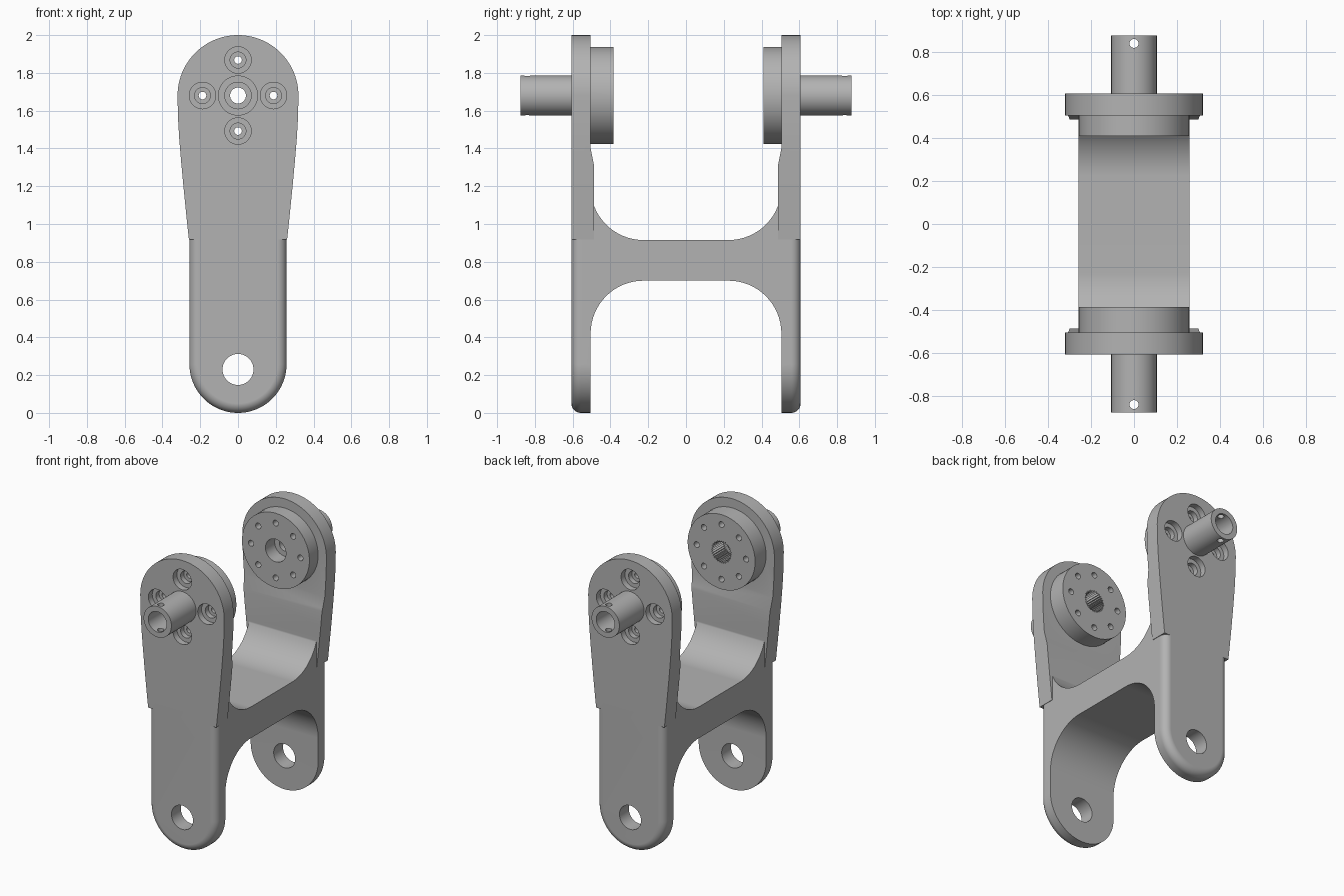
import bpy, bmesh
from math import sin, cos, pi, radians

if "Cube" in bpy.data.objects:
    bpy.data.objects.remove(bpy.data.objects["Cube"], do_unlink=True)

# Single machined-metal colour
METAL = (0.45, 0.45, 0.45, 1)
metal = bpy.data.materials.new("grey_metal")
metal.use_nodes = True
metal.diffuse_color = METAL
metal.node_tree.nodes["Principled BSDF"].inputs["Base Color"].default_value = METAL

AXLE_Z = 1.68      # height of the upper axle
HALF = 0.257       # half width of the lower body and radius of the hubs
OUT, IN = 0.607, 0.505   # outer and inner faces of the arms
SEG = 64


def loft(name, rings):
    """Closed solid through rings of equal point count, capped at both ends."""
    bm = bmesh.new()
    rows = [[bm.verts.new(p) for p in ring] for ring in rings]
    n = len(rows[0])
    for a, b in zip(rows, rows[1:]):
        for i in range(n):
            j = (i + 1) % n
            bm.faces.new((a[i], a[j], b[j], b[i]))
    bm.faces.new(rows[0])
    bm.faces.new(rows[-1])
    bmesh.ops.recalc_face_normals(bm, faces=bm.faces)
    mesh = bpy.data.meshes.new(name)
    bm.to_mesh(mesh)
    bm.free()
    mesh.materials.append(metal)
    ob = bpy.data.objects.new(name, mesh)
    bpy.context.collection.objects.link(ob)
    return ob


def lathe(name, steps, side, x=0, z=AXLE_Z):
    """Stepped round solid along y; steps are (radius, y, tooth depth)."""
    return loft(name, [[(x + (r - t * (i % 2)) * cos(2 * pi * i / SEG), side * y,
                         z + (r - t * (i % 2)) * sin(2 * pi * i / SEG))
                        for i in range(SEG)] for r, y, t in steps])


def rod(name, r, y0, y1, side, x=0, z=AXLE_Z):
    return lathe(name, [(r, y0, 0), (r, y1, 0)], side, x, z)


def combine(target, tool, operation):
    """Apply a boolean and discard the tool."""
    tool.hide_render = True
    mod = target.modifiers.new("boolean", 'BOOLEAN')
    mod.operation, mod.solver, mod.object = operation, 'EXACT', tool
    bpy.context.view_layer.objects.active = target
    bpy.ops.object.modifier_apply(modifier=mod.name)
    bpy.data.objects.remove(tool, do_unlink=True)


def extrude_x(name, profile, half):
    return loft(name, [[(x, y, z) for y, z in profile] for x in (-half, half)])


# Cross beam with large concave fillets into both arms
def fillet(side, z, up):
    r, c = 0.28, IN - 0.28
    arc = [(side * (c + r * cos(a * pi / 32)), z - up * r * sin(a * pi / 32))
           for a in range(17)]
    return [(side * 0.55, z)] + arc


beam = (fillet(1, 1.195, 1) + fillet(-1, 1.195, 1)[::-1]
        + fillet(-1, 0.42, -1) + fillet(1, 0.42, -1)[::-1])
frame = extrude_x("yoke_frame", beam, HALF)


# Outline of the lower arm: round foot, straight sides
def foot_outline(r, y):
    arc = [(r * cos(pi + pi * i / 40), y, HALF + r * sin(pi + pi * i / 40))
           for i in range(41)]
    return arc + [(r, y, 1.0), (-r, y, 1.0)]


# Outline of the upper arm: gentle flare below a round head
flare = [(0.26, 0.918), (0.274, 1.05), (0.289, 1.2), (0.301, 1.33),
         (0.311, 1.45), (0.318, 1.57)]
head = [(0.32 * cos(pi * i / 48), AXLE_Z + 0.32 * sin(pi * i / 48)) for i in range(49)]
upper_outline = flare + head + [(-x, z) for x, z in reversed(flare)]

for side, inner, toothed in ((-1, 0.385, 0.014), (1, 0.41, 0)):
    # Lower arm with rounded outer edge
    rings = [foot_outline(HALF, side * IN)]
    for k in range(9):
        a = k * pi / 16
        rings.append(foot_outline(HALF - 0.05 * (1 - cos(a)),
                                  side * (OUT - 0.05 + 0.05 * sin(a))))
    combine(frame, loft("lower_arm", rings), 'UNION')

    # Upper arm, thinned on the inside behind the hub
    upper = loft("upper_arm", [[(x, side * y, z) for x, z in upper_outline]
                               for y in (0.487, OUT)])
    relief = [(0.4, 1.31), (0.487, 1.31), (IN, 1.4), (IN, 2.1), (0.4, 2.1)]
    combine(upper, extrude_x("relief", [(side * y, z) for y, z in relief], 0.5),
            'DIFFERENCE')
    combine(frame, upper, 'UNION')

    # Inner hub and outer hollow pin
    combine(frame, rod("hub", HALF, inner, 0.55, side), 'UNION')
    combine(frame, rod("pin", 0.106, 0.56, 0.876, side), 'UNION')
    bore = [(0.07, 0.95, 0), (0.07, 0.57, 0), (0.042, 0.57, 0), (0.042, 0.51, 0),
            (0.078, 0.51, toothed), (0.078, inner - 0.05, toothed)]
    combine(frame, lathe("bore", bore, side), 'DIFFERENCE')

    # Ring of bolt holes: four stepped ones go through, four are blind
    for k in range(8):
        x, z = 0.188 * cos(k * pi / 4), AXLE_Z + 0.188 * sin(k * pi / 4)
        if k % 2:
            hole = rod("blind_hole", 0.02, inner - 0.05, inner + 0.08, side, x, z)
        else:
            hole = lathe("bolt_hole", [(0.07, 0.65, 0), (0.07, 0.565, 0), (0.042, 0.565, 0),
                                       (0.042, 0.53, 0), (0.02, 0.53, 0),
                                       (0.02, inner - 0.05, 0)], side, x, z)
        combine(frame, hole, 'DIFFERENCE')

    # Vertical retaining hole near the pin tip
    cross = [[(0.021 * cos(i * pi / 12), side * 0.84 + 0.021 * sin(i * pi / 12), z)
              for i in range(24)] for z in (1.5, 1.86)]
    combine(frame, loft("cross_hole", cross), 'DIFFERENCE')

    # Lower pivot hole
    combine(frame, rod("pivot_hole", 0.082, 0.45, 0.7, side, 0, 0.23), 'DIFFERENCE')

# Smooth curved surfaces, keep machined edges crisp
bpy.ops.object.select_all(action='DESELECT')
frame.select_set(True)
bpy.context.view_layer.objects.active = frame
bpy.ops.object.shade_smooth_by_angle(angle=radians(30))
weighted = frame.modifiers.new("weighted_normals", 'WEIGHTED_NORMAL')
weighted.keep_sharp = True
